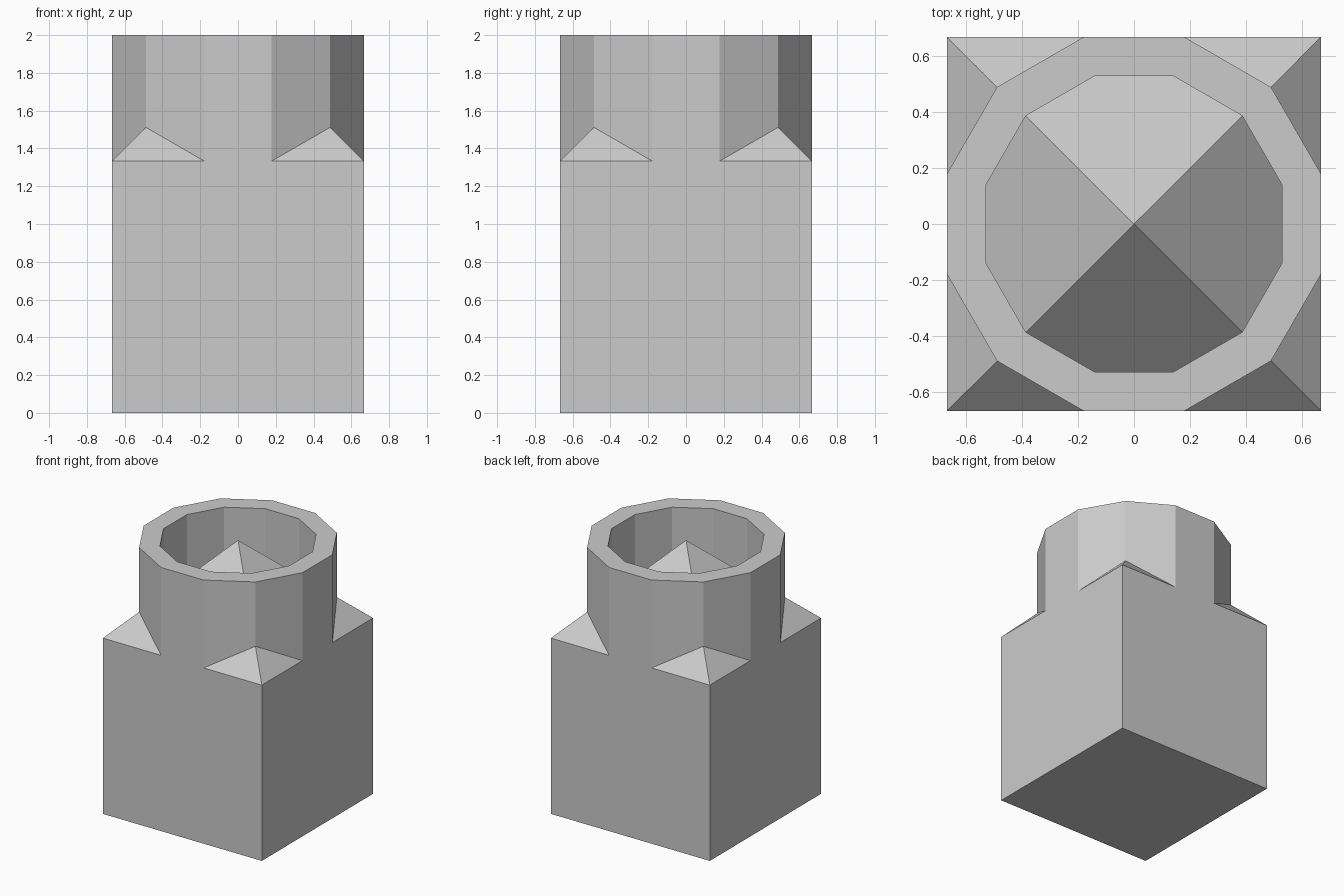
import bpy, bmesh
from math import cos, sin, pi

if "Cube" in bpy.data.objects:
    bpy.data.objects.remove(bpy.data.objects["Cube"])

HALF = 2 / 3                      # half width of the block
TOP = 2.0                         # rim height, also the roof apex
R_OUT = HALF / cos(pi / 12)       # 12-sided collar, flats flush with the block
R_IN = R_OUT * 0.79

bm = bmesh.new()


def face(*verts):
    bm.faces.new(verts)


def ring(radius, on_roof):
    """12 points, either at rim height or dropped onto the 45 degree hip roof."""
    pts = []
    for i in range(12):
        a = pi / 12 + i * pi / 6
        x, y = radius * cos(a), radius * sin(a)
        z = TOP - max(abs(x), abs(y)) if on_roof else TOP
        pts.append(bm.verts.new((x, y, z)))
    return pts


out_low, out_top = ring(R_OUT, True), ring(R_OUT, False)
in_low, in_top = ring(R_IN, True), ring(R_IN, False)
apex = bm.verts.new((0, 0, TOP))

# Collar walls, rim and the roof peak inside it
for i in range(12):
    j = (i + 1) % 12
    face(out_low[i], out_low[j], out_top[j], out_top[i])
    face(out_top[i], out_top[j], in_top[j], in_top[i])
    face(in_top[i], in_top[j], in_low[j], in_low[i])
    face(in_low[i], in_low[j], apex)

# Block corners, counter-clockwise from +x +y
signs = [(1, 1), (-1, 1), (-1, -1), (1, -1)]
base = [bm.verts.new((sx * HALF, sy * HALF, 0)) for sx, sy in signs]
eave = [bm.verts.new((sx * HALF, sy * HALF, TOP - HALF)) for sx, sy in signs]
face(*reversed(base))
for k in range(4):
    n = (k + 1) % 4
    a, b, c = (out_low[3 * k + d] for d in range(3))
    d = out_low[(3 * k + 3) % 12]
    # Exposed roof corner, then the wall below the collar flat
    face(eave[k], b, a)
    face(eave[k], c, b)
    face(base[k], base[n], eave[n], d, c, eave[k])

bmesh.ops.recalc_face_normals(bm, faces=bm.faces)
mesh = bpy.data.meshes.new("chimney_block")
bm.to_mesh(mesh)
bm.free()
obj = bpy.data.objects.new("chimney_block", mesh)
bpy.context.collection.objects.link(obj)
